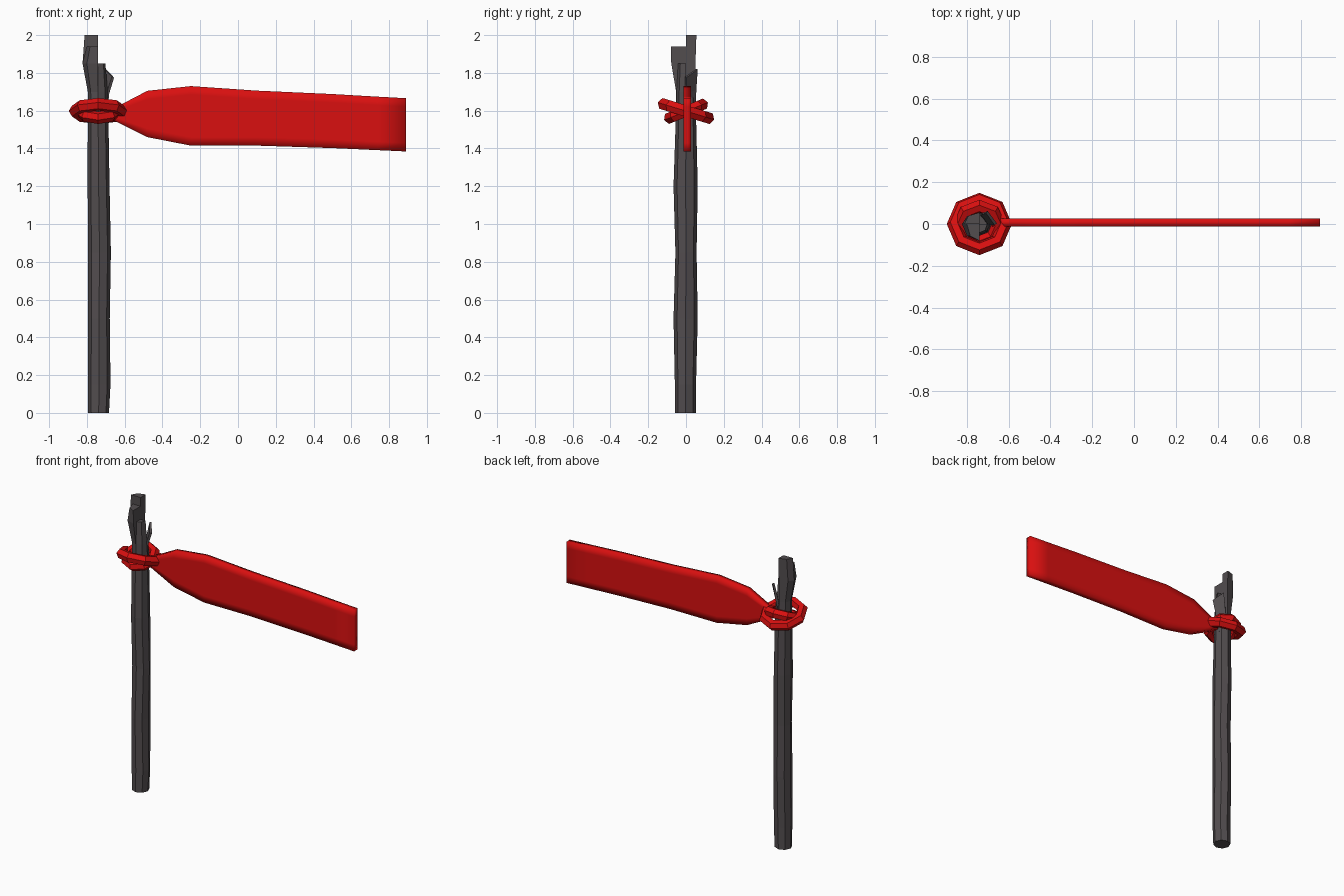
import bpy, bmesh, math
from mathutils import Vector

if "Cube" in bpy.data.objects:
    bpy.data.objects.remove(bpy.data.objects["Cube"])

PX = -0.74  # post axis


def material(name, rgb):
    m = bpy.data.materials.new(name)
    m.diffuse_color = (*rgb, 1)
    m.use_nodes = True
    m.node_tree.nodes["Principled BSDF"].inputs["Base Color"].default_value = m.diffuse_color
    return m


WOOD = material("charred wood grey", (0.085, 0.074, 0.078))
RED = material("cloth red", (0.70, 0.005, 0.005))


def loft(name, rings, mat, smooth=False):
    """Skin a list of equal-length point rings and cap both ends."""
    bm = bmesh.new()
    loops = [[bm.verts.new(p) for p in r] for r in rings]
    n = len(loops[0])
    for a, b in zip(loops, loops[1:]):
        for i in range(n):
            j = (i + 1) % n
            bm.faces.new((a[i], a[j], b[j], b[i]))
    bm.faces.new(loops[0][::-1])
    bm.faces.new(loops[-1])
    bmesh.ops.recalc_face_normals(bm, faces=bm.faces)
    for f in bm.faces:
        f.smooth = smooth
    me = bpy.data.meshes.new(name)
    bm.to_mesh(me)
    bm.free()
    me.materials.append(mat)
    ob = bpy.data.objects.new(name, me)
    bpy.context.collection.objects.link(ob)
    return ob


# Eight-sided, slightly wavering post: z, x shift, y shift, x radius, y radius
def octagon(z, dx, dy, rx, ry):
    return [(PX + dx + rx * math.cos(k * math.pi / 4),
             dy + ry * math.sin(k * math.pi / 4), z) for k in range(8)]


loft("post", [octagon(*r) for r in (
    (0.00, 0.002, -0.003, 0.055, 0.055),
    (0.15, 0.005, -0.003, 0.060, 0.056),
    (0.50, 0.004, -0.002, 0.057, 0.064),
    (0.85, 0.007, 0.000, 0.060, 0.056),
    (1.20, 0.002, -0.002, 0.058, 0.064),
    (1.62, -0.001, 0.000, 0.054, 0.052))], WOOD)


# Broken top: quarter wedges of the post running up to different heights
def wedge(name, levels):
    loft(name, [[(PX + x, y, z) for x, y in pts] for z, pts in levels], WOOD)


def quarter(sx, sy, rx, ry):
    return [(0, 0), (sx * rx, 0), (sx * rx * .72, sy * ry * .72), (0, sy * ry)]


wedge("splinter_front_left", [
    (1.55, quarter(-1, -1, .054, .052)), (1.70, quarter(-1, -1, .055, .052)),
    (1.85, quarter(-1, -1, .083, .078)), (1.94, quarter(-1, -1, .060, .080))])
wedge("splinter_back_left", [
    (1.55, quarter(-1, 1, .054, .052)), (1.70, quarter(-1, 1, .055, .050)),
    (1.85, quarter(-1, 1, .083, .050)), (2.00, quarter(-1, 1, .072, .055))])
wedge("splinter_front_right", [
    (1.55, quarter(1, -1, .054, .052)), (1.70, quarter(1, -1, .050, .050)),
    (1.85, quarter(1, -1, .038, .042))])
wedge("stump_back_right", [
    (1.55, quarter(1, 1, .054, .052)), (1.67, quarter(1, 1, .050, .050))])

# Thin sliver peeling outwards
loft("peeling_sliver", [
    [(-0.735, 0.050, 1.62), (-0.688, 0.000, 1.62), (-0.703, -0.005, 1.62), (-0.740, 0.038, 1.62)],
    [(-0.718, 0.055, 1.71), (-0.682, 0.000, 1.69), (-0.697, -0.005, 1.69), (-0.730, 0.043, 1.71)],
    [(-0.700, 0.062, 1.82), (-0.656, 0.003, 1.775), (-0.668, -0.004, 1.78), (-0.708, 0.052, 1.82)],
], WOOD)

# Two crossed cloth loops tied round the post
for name, radius, tube, tilt, z in (("cloth_loop_outer", 0.122, 0.034, -17, 1.598),
                                    ("cloth_loop_inner", 0.092, 0.033, 22, 1.597)):
    bpy.ops.mesh.primitive_torus_add(
        major_segments=8, minor_segments=6, major_radius=radius, minor_radius=tube,
        location=(PX, 0, z), rotation=(math.radians(tilt), 0, 0))
    ob = bpy.context.object
    ob.name = name
    ob.data.materials.append(RED)

# Streaming cloth: x, lower z, upper z; rounded shading along the hems
def strip(x, lo, hi):
    h = min(0.045, (hi - lo) * 0.25)
    zs = (lo, lo + h, hi - h, hi)
    return [(x, -0.012, z) for z in zs] + [(x, 0.026, z) for z in reversed(zs)]


loft("cloth_streamer", [strip(*s) for s in (
    (-0.68, 1.56, 1.61), (-0.62, 1.530, 1.632), (-0.48, 1.460, 1.705), (-0.25, 1.415, 1.730),
    (0.10, 1.415, 1.706), (0.50, 1.402, 1.688), (0.74, 1.391, 1.674),
    (0.89, 1.384, 1.666))], RED, smooth=True)
